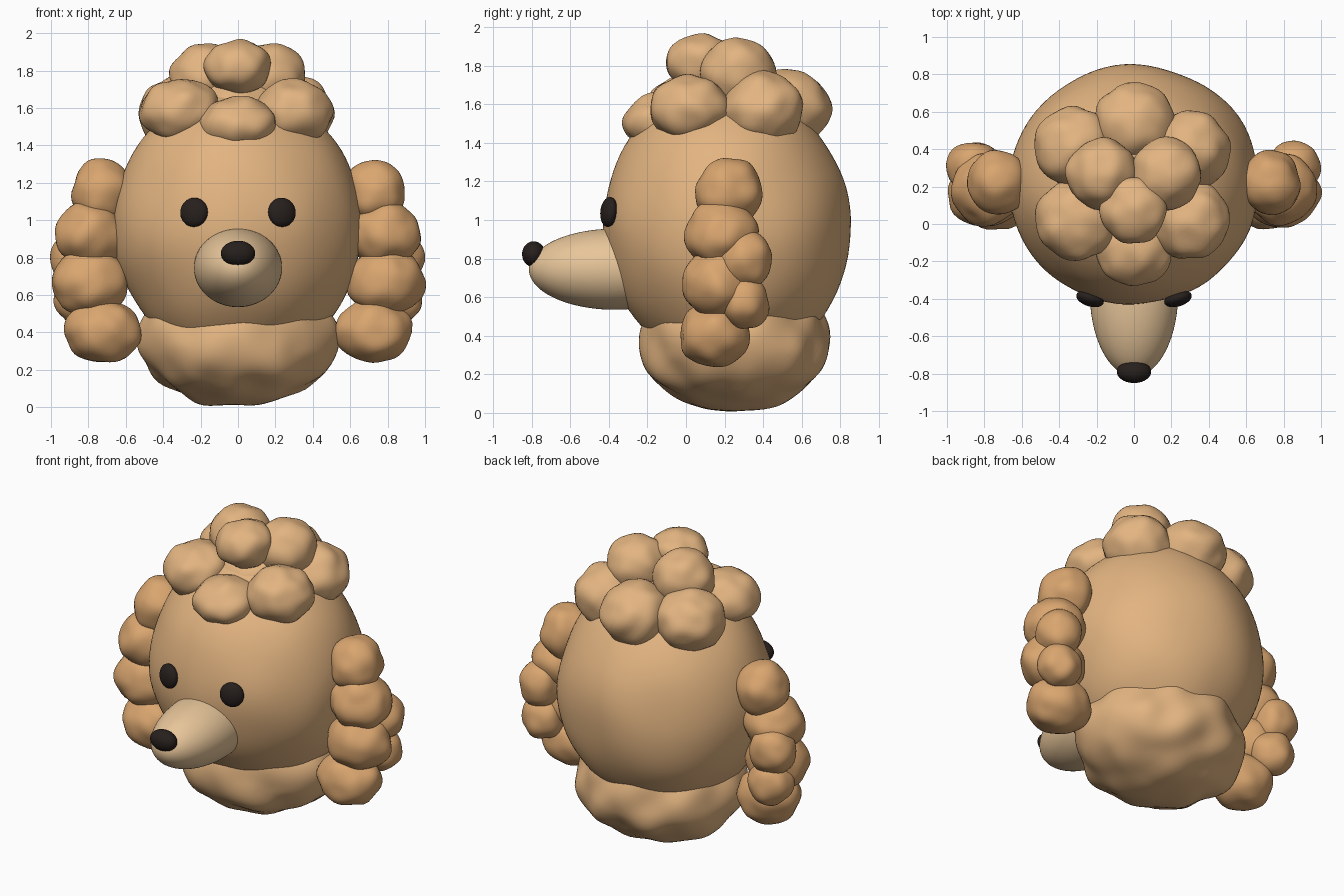
import bpy, bmesh
from mathutils import Vector, Euler, noise


def mat(name, rgb):
    m = bpy.data.materials.new(name)
    m.diffuse_color = (*rgb, 1)
    return m


FUR = mat("fur", (0.77, 0.46, 0.22))
EAR = mat("ear_fur", (0.70, 0.38, 0.16))
MUZZLE = mat("muzzle_fur", (0.80, 0.56, 0.32))
DARK = mat("dark", (0.02, 0.014, 0.012))


def blob(name, loc, rad, material, bump=0.0, freq=5.0, sub=4, rot=(0, 0, 0), shape=None):
    """Smooth ellipsoid with soft lumps pushed along its surface."""
    bm = bmesh.new()
    bmesh.ops.create_icosphere(bm, subdivisions=sub, radius=1)
    turn = Euler(rot).to_matrix()
    loc = Vector(loc)
    for v in bm.verts:
        d = v.co.copy()
        if shape:
            v.co = shape(v.co)
        p = Vector((v.co[i] * rad[i] for i in range(3)))
        if bump:
            p += d * bump * noise.noise((p + loc * 3) * freq)
        v.co = turn @ p
    me = bpy.data.meshes.new(name)
    bm.to_mesh(me)
    bm.free()
    me.materials.append(material)
    for f in me.polygons:
        f.use_smooth = True
    ob = bpy.data.objects.new(name, me)
    ob.location = loc
    bpy.context.collection.objects.link(ob)
    return ob


# Head
blob("head", (0, 0.21, 0.965), (0.66, 0.64, 0.735), FUR, 0.02, 2.5, 5)


# Neck ruff: boxy top, rounded underside
def ruff_shape(c):
    c = c.copy()
    h = (c.x ** 2 + c.y ** 2) ** 0.5
    if c.z > 0 and h > 1e-4:
        k = h ** 0.6 / h
        c.x *= k
        c.y *= k
    return c


blob("neck_ruff", (0, 0.255, 0.345), (0.53, 0.49, 0.325), FUR, 0.035, 5, 5,
     shape=ruff_shape).scale.z = 1.03

# Muzzle, nose and eyes
blob("muzzle", (0, -0.37, 0.745), (0.236, 0.445, 0.21), MUZZLE, sub=5)
blob("nose", (0, -0.79, 0.823), (0.092, 0.06, 0.067), DARK)
for s in (-1, 1):
    blob("eye", (s * 0.235, -0.400, 1.042), (0.076, 0.04, 0.078), DARK, rot=(-0.1, 0, s * 0.3))

# Topknot curls: x, y, z, horizontal radius, vertical radius
lower = [(0, -0.12, 1.51, 0.21, 0.15), (0.30, 0.02, 1.58, 0.21, 0.17),
         (-0.31, 0.02, 1.585, 0.215, 0.17), (0.30, 0.40, 1.575, 0.21, 0.195),
         (-0.32, 0.41, 1.575, 0.215, 0.195), (0, 0.53, 1.58, 0.22, 0.2),
         (0, 0.20, 1.58, 0.24, 0.18)]
upper = [(0, 0.075, 1.82, 0.18, 0.145), (0.17, 0.27, 1.765, 0.19, 0.18),
         (-0.17, 0.27, 1.765, 0.19, 0.18)]
for x, y, z, r, h in lower + upper:
    blob("topknot_curl", (x, y, z), (r, r, h), FUR, 0.018, 9)

# Hanging ears: strings of curls on both sides
ear = [(0.73, 0.22, 1.15, 0.16, 0.175, 0.175), (0.785, 0.185, 0.925, 0.19, 0.19, 0.175),
       (0.79, 0.165, 0.67, 0.205, 0.18, 0.185), (0.725, 0.15, 0.405, 0.205, 0.185, 0.17),
       (0.86, 0.31, 0.80, 0.14, 0.135, 0.155), (0.845, 0.305, 0.575, 0.14, 0.13, 0.14)]
for s in (-1, 1):
    for x, y, z, a, b, c in ear:
        blob("ear_curl", (s * x, y, z), (a, b, c), EAR, 0.018, 9)
